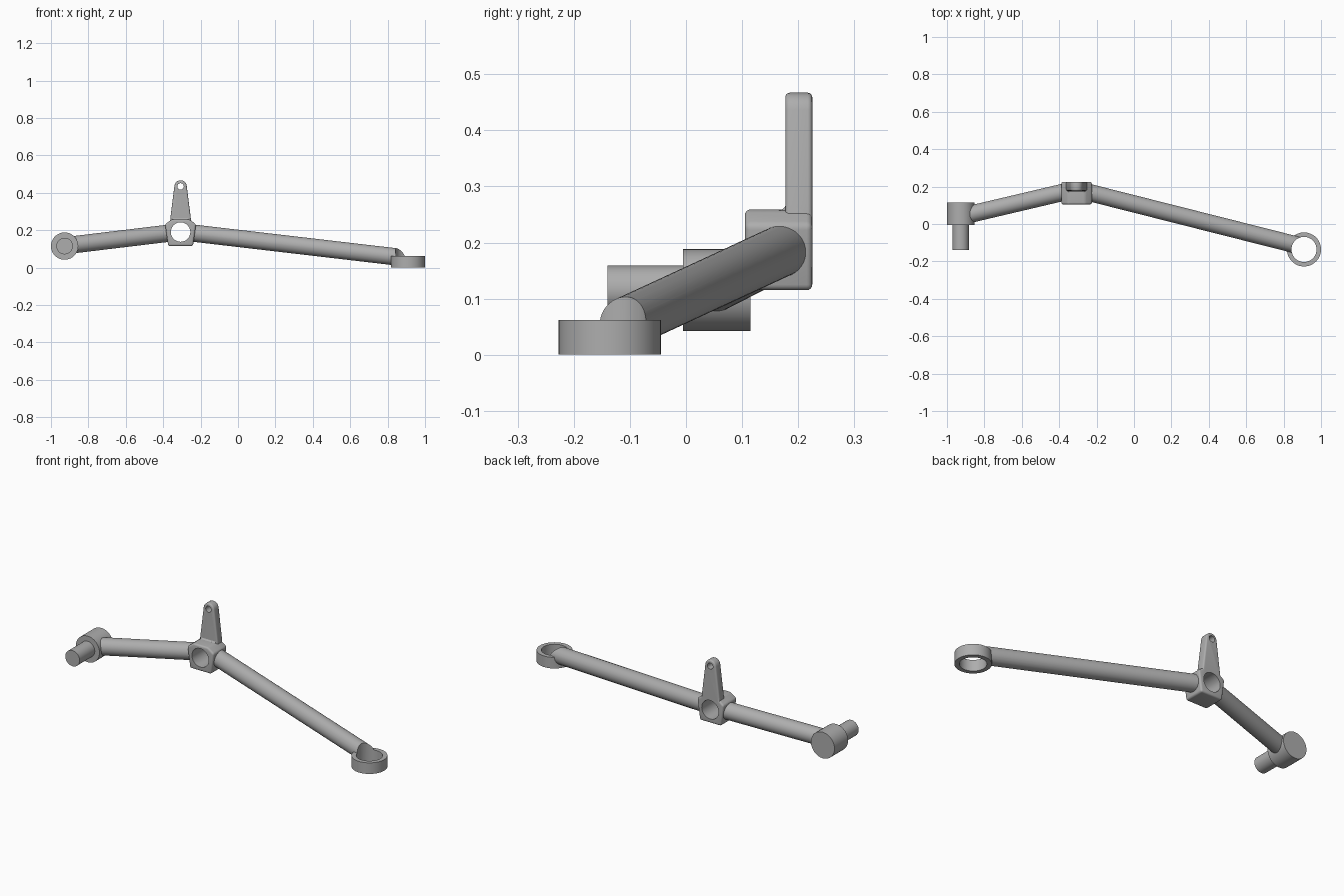
import bpy, math
from mathutils import Vector

cube = bpy.data.objects.get("Cube")
if cube:
    bpy.data.objects.remove(cube, do_unlink=True)

# Material
grey = bpy.data.materials.new("plain grey")
grey.use_nodes = True
grey.diffuse_color = (0.42, 0.42, 0.42, 1)
grey.node_tree.nodes["Principled BSDF"].inputs["Base Color"].default_value = grey.diffuse_color


def activate(obj):
    bpy.ops.object.select_all(action='DESELECT')
    obj.select_set(True)
    bpy.context.view_layer.objects.active = obj


def smooth(obj):
    activate(obj)
    bpy.ops.object.shade_smooth_by_angle(angle=math.radians(35))


def rod(name, start, end, radius):
    """Cylinder between two points."""
    start, end = Vector(start), Vector(end)
    axis = end - start
    bpy.ops.mesh.primitive_cylinder_add(
        vertices=64, radius=radius, depth=axis.length, location=(start + end) / 2,
        rotation=axis.to_track_quat('Z', 'Y').to_euler())
    obj = bpy.context.object
    obj.name = name
    obj.data.materials.append(grey)
    smooth(obj)
    return obj


def prism(name, profile, y0, y1, bevel):
    """Extrude an x-z outline (relative to the hub) along y and round its edges."""
    n = len(profile)
    verts = [(HUB_X + x, y, z) for y in (y0, y1) for x, z in profile]
    faces = [list(range(n)), list(range(2 * n - 1, n - 1, -1))]
    faces += [(i, i + n, (i + 1) % n + n, (i + 1) % n) for i in range(n)]
    mesh = bpy.data.meshes.new(name)
    mesh.from_pydata(verts, [], faces)
    obj = bpy.data.objects.new(name, mesh)
    bpy.context.collection.objects.link(obj)
    mesh.materials.append(grey)
    activate(obj)
    bpy.ops.object.mode_set(mode='EDIT')
    bpy.ops.mesh.select_all(action='SELECT')
    bpy.ops.mesh.normals_make_consistent(inside=False)
    bpy.ops.object.mode_set(mode='OBJECT')
    mod = obj.modifiers.new("rounding", 'BEVEL')
    mod.width, mod.segments = bevel, 4
    mod.limit_method, mod.angle_limit = 'ANGLE', math.radians(20)
    bpy.ops.object.modifier_apply(modifier=mod.name)
    return obj


def boolean(obj, other, operation='DIFFERENCE'):
    activate(obj)
    mod = obj.modifiers.new("boolean", 'BOOLEAN')
    mod.operation, mod.solver, mod.object = operation, 'EXACT', other
    bpy.ops.object.modifier_apply(modifier=mod.name)
    smooth(obj)


HUB_X, HUB_Z = -0.307, 0.19
RING = (0.909, -0.136)

# Hub block
block = prism("hub_block", [(-0.066, 0.115), (0.066, 0.115), (0.083, 0.232),
                            (0.045, 0.259), (-0.045, 0.259), (-0.083, 0.232)],
              0.105, 0.225, 0.01)

# Upright lever with a rounded tip and a flared foot
TIP_Z, TIP_R = 0.434, 0.033
arc = [(TIP_R * math.cos(a), TIP_Z + TIP_R * math.sin(a))
       for a in (math.radians(5 + 17 * i) for i in range(11))]
lever = prism("lever", [(-0.06, 0.2), (0.06, 0.2), (0.054, 0.27)] + arc + [(-0.054, 0.27)],
              0.177, 0.225, 0.008)

# Concave fillet between lever and block
F = 0.012
curve = [(0.178 - F + F * math.sin(a), 0.258 + F - F * math.cos(a))
         for a in (math.radians(15 * i) for i in range(7))]
section = curve + [(0.185, 0.27), (0.185, 0.25), (0.166, 0.25)]
n = len(section)
mesh = bpy.data.meshes.new("lever_fillet")
mesh.from_pydata([(HUB_X + x, y, z) for x in (-0.045, 0.045) for y, z in section], [],
                 [list(range(n))[::-1], list(range(n, 2 * n))]
                 + [(i, (i + 1) % n, (i + 1) % n + n, i + n) for i in range(n)])
mesh.materials.append(grey)
fillet = bpy.data.objects.new("lever_fillet", mesh)
bpy.context.collection.objects.link(fillet)
smooth(fillet)

# Tubes and end fittings
long_tube = rod("long_tube", (HUB_X + 0.06, 0.17, 0.185), (0.90, -0.12, 0.051), 0.046)
short_tube = rod("short_tube", (HUB_X - 0.06, 0.172, 0.184), (-0.915, 0.043, 0.118), 0.046)
rod("end_barrel", (-0.927, -0.005, 0.115), (-0.927, 0.115, 0.115), 0.073)
rod("end_pin", (-0.927, -0.14, 0.115), (-0.927, 0.02, 0.115), 0.044)
ring = rod("end_ring", (*RING, 0), (*RING, 0.062), 0.091)

# Bores
hub_bore = rod("hub_bore_cutter", (HUB_X, 0, HUB_Z), (HUB_X, 0.4, HUB_Z), 0.052)
tip_bore = rod("tip_bore_cutter", (HUB_X, 0, TIP_Z), (HUB_X, 0.4, TIP_Z), 0.017)
ring_bore = rod("ring_bore_cutter", (*RING, -0.2), (*RING, 0.3), 0.067)
boolean(block, lever, 'UNION')
bpy.data.objects.remove(lever, do_unlink=True)
block.name = "hub_with_lever"
for part, cutter in ((block, hub_bore), (block, tip_bore), (long_tube, hub_bore),
                     (short_tube, hub_bore), (long_tube, ring_bore), (ring, ring_bore)):
    boolean(part, cutter)
for cutter in (hub_bore, tip_bore, ring_bore):
    bpy.data.objects.remove(cutter, do_unlink=True)
